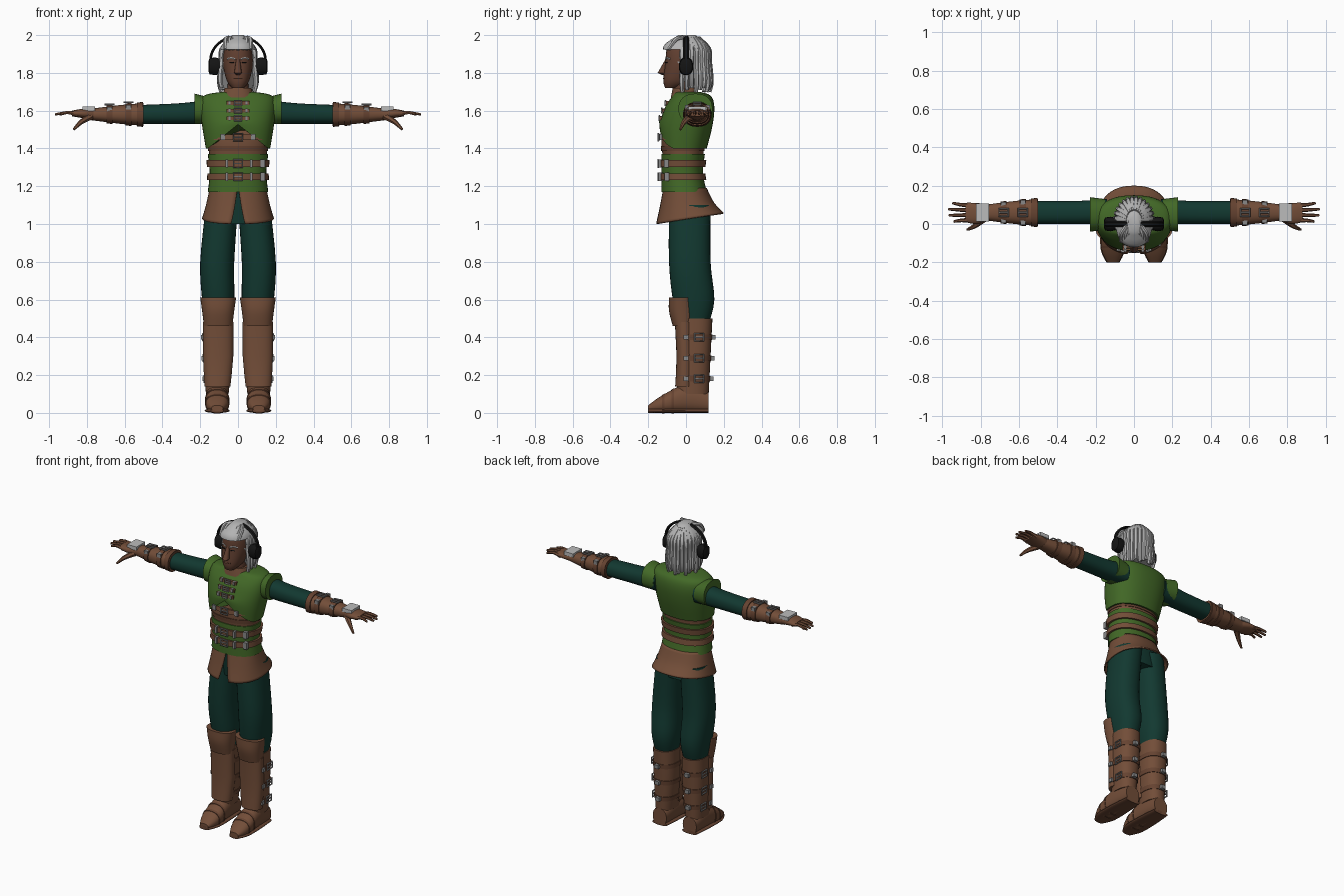
import bpy, bmesh, math
from mathutils import Vector, Matrix

cube = bpy.data.objects.get("Cube")
if cube:
    bpy.data.objects.remove(cube)


def material(name, *rgb):
    mat = bpy.data.materials.new(name)
    mat.use_nodes = True
    mat.diffuse_color = (*rgb, 1)
    mat.node_tree.nodes["Principled BSDF"].inputs["Base Color"].default_value = (*rgb, 1)
    return mat


leather = material("leather brown", .17, .075, .04)
strap = material("strap brown", .13, .055, .03)
skin = material("skin brown", .12, .05, .03)
green = material("vest green", .055, .14, .02)
cloth = material("dark green cloth", .006, .04, .03)
hair = material("silver hair", .45, .45, .45)
metal = material("metal grey", .25, .25, .25)
plate = material("pale plate", .5, .5, .5)
black = material("black plastic", .007, .007, .007)
X, Y, Z = Vector((1, 0, 0)), Vector((0, 1, 0)), Vector((0, 0, 1))
ROUND = 2.3
parts = []


def finish(name, bm, mat):
    bmesh.ops.remove_doubles(bm, verts=bm.verts, dist=.0004)
    bmesh.ops.recalc_face_normals(bm, faces=bm.faces)
    mesh = bpy.data.meshes.new(name)
    bm.to_mesh(mesh)
    bm.free()
    mesh.materials.append(mat)
    ob = bpy.data.objects.new(name, mesh)
    bpy.context.collection.objects.link(ob)
    parts.append(ob)
    return ob


def curve(keys, steps=4):
    """Smooth spline through key points or key rings."""
    last, out = len(keys) - 1, []
    for i in range(last):
        a, b, c, d = (Vector(keys[min(max(j, 0), last)]) for j in range(i - 1, i + 3))
        for t in (k / steps for k in range(steps)):
            out.append(tuple(b + (c - a) * t / 2 + (a - b * 2.5 + c * 2 - d / 2) * t * t
                             + (b * 3 - a - c * 3 + d) * t ** 3 / 2))
    return out + [tuple(keys[-1])]


def sym(z, x, y0, y1):
    return (z, -x, x, y0, y1)


def section(rings, p):
    """Ring of a part at position p along its axis."""
    rings = sorted(rings)
    for low, high in zip(rings, rings[1:]):
        if p <= high[0] or high is rings[-1]:
            t = (p - low[0]) / (high[0] - low[0])
            return tuple(Vector(low).lerp(Vector(high), t))


def front_of(rings, z, x=0):
    """Depth of the front surface of an upright part."""
    _, a0, a1, b0, b1 = section(rings, z)
    t = abs(2 * x - a0 - a1) / (a1 - a0)
    return (b0 + b1) / 2 - (b1 - b0) / 2 * (1 - t ** ROUND) ** (1 / ROUND)


def loft(name, mat, rings, axis=Z, n=32, gap=0, caps=True):
    """Skin oval rings (position, low a, high a, low b, high b) along an axis."""
    bm, rows = bmesh.new(), []
    for k, (p, a0, a1, b0, b1) in enumerate(rings):
        g, row = gap * k / (len(rings) - 1), []
        for i in range(n + 1):
            t = -math.pi / 2 + g + 2 * (math.pi - g) * i / n
            c, s = (math.copysign(abs(w) ** (2 / ROUND), w) for w in (math.cos(t), math.sin(t)))
            a = (a0 + a1 + (a1 - a0) * c) / 2
            b = (b0 + b1 + (b1 - b0) * s) / 2
            row.append(bm.verts.new((a, b, p) if axis == Z else (p, a, b) if axis == X else (a, p, b)))
        rows.append(row)
    for low, high in zip(rows, rows[1:]):
        for i in range(n):
            bm.faces.new((low[i], low[i + 1], high[i + 1], high[i]))
    if caps:
        bm.faces.new(rows[0][:-1])
        bm.faces.new(rows[-1][:-1])
    return finish(name, bm, mat)


def band(name, mat, rings, p, half, grow, axis=Z):
    """Strap wrapped round a part; returns its rings."""
    wrap = []
    for q in (p - half, p + half):
        _, a0, a1, b0, b1 = section(rings, q)
        wrap.append((q, a0 - grow, a1 + grow, b0 - grow, b1 + grow))
    loft(name, mat, wrap, axis)
    return wrap


def block(name, mat, centre, *half):
    bm = bmesh.new()
    place = Matrix.Translation(centre) @ Matrix.Diagonal((*half, 1))
    bmesh.ops.create_cube(bm, size=2, matrix=place)
    return finish(name, bm, mat)


def tube(name, mat, pts, radius, end=1, cyclic=False):
    """Round rod along points, tapering to a share of its radius."""
    data = bpy.data.curves.new(name, "CURVE")
    data.dimensions, data.bevel_depth, data.bevel_resolution, data.use_fill_caps = "3D", 1, 1, True
    spline = data.splines.new("POLY")
    spline.points.add(len(pts) - 1)
    spline.use_cyclic_u = cyclic
    for i, (point, co) in enumerate(zip(spline.points, pts)):
        point.co = (*co, 1)
        point.radius = radius * (1 + (end - 1) * i / (len(pts) - 1))
    temp = bpy.data.objects.new(name, data)
    bpy.context.collection.objects.link(temp)
    mesh = bpy.data.meshes.new_from_object(temp.evaluated_get(bpy.context.evaluated_depsgraph_get()))
    bm = bmesh.new()
    bm.from_mesh(mesh)
    bpy.data.objects.remove(temp)
    bpy.data.meshes.remove(mesh)
    return finish(name, bm, mat)


def buckle(name, centre, u, v, w=.024, h=.02):
    """Rectangular ring with a pin, lying in the plane of u and v."""
    c, u, v = Vector(centre), u * w, v * h
    tube(name, metal, [c + u + v, c - u + v, c - u - v, c + u - v], .005, cyclic=True)
    tube(name + "_pin", metal, [c - u, c + u], .004)


# Trousers
loft("trouser_seat", cloth, [sym(1, .15, -.08, .12), sym(1.2, .15, -.1, .1)])
loft("left_trouser_leg", cloth, curve([(1.1, 0, .17, -.09, .13), (.8, .02, .2, -.09, .13),
                                       (.6, .02, .19, -.07, .15), (.47, .04, .17, -.04, .12)]))

# Boots with guards and straps
shaft = curve([(.5, .03, .18, -.05, .14), (.3, .03, .18, -.04, .13), (.1, .05, .17, -.05, .12)])
foot = curve([(-.2, .08, .14, .01, .04), (-.13, .05, .17, 0, .09), (0, .05, .17, 0, .15), (.12, .06, .16, 0, .11)])
loft("left_boot_shaft", leather, shaft)
loft("left_boot_foot", leather, foot, Y)
loft("left_boot_sole", strap, [(y, a0 - .004, a1 + .004, 0, .024) for y, a0, a1, *_ in foot], Y)
for y in (-.12, -.07):
    band("left_boot_seam", strap, foot, y, .006, .003, Y)
guard = [section(shaft, z) for z in (.14, .2, .3, .48)]
loft("left_shin_guard", leather, [(z, a0 - .005, a1 + .005, b0 - .01, .04) for z, a0, a1, b0, _ in guard])
loft("left_knee_guard", leather, curve([(.46, .03, .18, -.07, .04), (.54, .02, .19, -.09, .05), (.61, .01, .2, -.09, .04)]))
for z in (.4, .29, .18):
    side = band("left_boot_strap", strap, shaft, z, .014, .004)[0][2]
    back = section(shaft, z)[-1]
    buckle("left_boot_buckle", (side, .07, z), Y, Z)
    block("left_strap_tip", metal, (.11, back + .01, z), .014, .012, .012)
    block("left_strap_stud", metal, (side, 0, z), .01, .012, .012)

# Skirt with slanted hem and front slit
skirt = loft("tunic_skirt", leather, curve([sym(1.19, .15, -.12, .11), sym(1.1, .17, -.14, .15), sym(1.03, .19, -.16, .2)]),
             n=48, gap=.16, caps=False)
for v in skirt.data.vertices:
    v.co.z += (v.co.y - .02) * (1.19 - v.co.z)
skirt.modifiers.new("thickness", "SOLIDIFY").thickness = .008

# Torso layers
tunic = curve([sym(1.17, .16, -.13, .11), sym(1.27, .15, -.13, .09), sym(1.37, .16, -.13, .1)])
bodice = curve([sym(1.34, .15, -.12, .09), sym(1.45, .16, -.13, .1), sym(1.6, .17, -.1, .12)])
chest = curve([sym(1.4, .17, -.14, .11), sym(1.52, .19, -.14, .14), sym(1.62, .2, -.11, .15),
               sym(1.68, .18, -.07, .13), sym(1.7, .08, -.06, .07)])
loft("lower_tunic", green, tunic)
loft("leather_bodice", leather, bodice)
vest = loft("vest", green, chest, n=48)
for v in vest.data.vertices:
    if v.co.y < 0 and v.co.z < 1.56:
        v.co.z += max(0, .8 - 5 * abs(v.co.x)) * (1.56 - v.co.z)
loft("left_shoulder_cap", green, [(.15, -.03, .13, 1.53, 1.67), (.23, -.04, .14, 1.53, 1.69)], X)
loft("collar", leather, [sym(1.67, .09, -.08, .07), sym(1.72, .07, -.07, .06)])

# Waist belts, midriff straps and chest clasps
for z in (1.25, 1.32):
    belt = band("waist_belt", leather, tunic, z, .018, .012)
    buckle("belt_buckle", (0, front_of(belt, z) - .005, z), X, Z)
    for x, width in ((-.06, .007), (.07, .007), (.13, .012)):
        block("belt_keeper", metal, (x, front_of(belt, z, x), z), width, .012, .022)
band("midriff_strap", strap, bodice, 1.4, .013, .004)
wrap = band("chest_strap", leather, bodice, 1.46, .014, .012)
buckle("chest_strap_buckle", (0, front_of(wrap, 1.46) - .006, 1.46), X, Z)
for x in (-.08, .08):
    block("chest_strap_tip", metal, (x, front_of(wrap, 1.46, x), 1.46), .012, .01, .016)
for z in (1.56, 1.6, 1.64):
    y = front_of(chest, z)
    block("chest_clasp", leather, (0, y, z), .06, .008, .01)
    buckle("chest_clasp_buckle", (0, y - .01, z), X, Z, .018, .013)
    for x in (-.045, .045):
        block("clasp_stud", metal, (x, y, z), .006, .014, .011)

# Arms and bracers
bracer = curve([(.5, -.01, .13, 1.52, 1.64), (.62, 0, .12, 1.53, 1.63), (.78, .02, .1, 1.55, 1.61)])
loft("left_sleeve", cloth, curve([(.14, 0, .13, 1.53, 1.66), (.3, 0, .12, 1.53, 1.64), (.52, 0, .12, 1.53, 1.63)]), X)
loft("left_bracer", leather, bracer, X)
for x in (.52, .58, .68):
    band("left_bracer_band", strap, bracer, x, .016, .006, X)
for x in (.58, .68):
    _, low, high, _, top = section(bracer, x)
    buckle("left_bracer_buckle", (x, .06, top + .01), X, Y)
    for y in (low + .01, high - .01):
        block("left_bracer_stud", metal, (x, y, top - .015), .013, .012, .012)

# Hands
palm = curve([(.76, .02, .1, 1.55, 1.61), (.82, 0, .11, 1.56, 1.61), (.88, .01, .11, 1.57, 1.6)])
loft("left_palm", leather, palm, X)
block("left_hand_plate", plate, (.79, .06, 1.61), .034, .046, .012)
for i in range(4):
    y = .1 - .027 * i
    end = .97 - .012 * (i - 1.4) ** 2
    tube("left_finger", leather, curve([(.85, y, 1.58), (.9, y, 1.59), (end, y * 1.2 - .01, 1.58)]), .013, .5)
tube("left_thumb", leather, curve([(.78, .03, 1.57), (.83, -.01, 1.54), (.87, -.03, 1.5)]), .02, .3)

# Neck, head and face
skull = curve([sym(1.72, .03, -.11, -.05), sym(1.76, .06, -.12, .04), sym(1.85, .08, -.11, .1),
               sym(1.93, .07, -.1, .09), sym(1.97, .04, -.06, .06)])


def on_face(x, z):
    return (x, front_of(skull, z, x), z)


loft("neck", skin, [sym(1.66, .06, -.07, .05), sym(1.8, .05, -.05, .06)])
loft("head", skin, skull)
loft("nose", skin, [sym(1.79, .01, -.13, -.1), sym(1.8, .02, -.15, -.1), sym(1.87, .01, -.11, -.1)], n=12)
tube("lips", strap, [on_face(x, 1.77) for x in (-.024, 0, .024)], .004)
tube("left_eye", black, [on_face(x, 1.855) for x in (.022, .032, .044)], .004)
tube("left_eyebrow", hair, [on_face(x, 1.88 - abs(x - .036) / 3) for x in (.014, .036, .056)], .005)

# Hair: a cap open at the face, long tapered locks and swept-back strands
cap = loft("hair_cap", hair, curve([sym(1.72, .08, 0, .12), sym(1.86, .09, -.09, .13), sym(1.94, .09, -.12, .12), sym(2, .03, -.04, .05)]))
bm = bmesh.new()
bm.from_mesh(cap.data)
centres = [(f, f.calc_center_median()) for f in bm.faces]
bmesh.ops.delete(bm, geom=[f for f, c in centres if c.y < -.03 and c.z < 1.92], context="FACES")
bm.to_mesh(cap.data)
bm.free()
profile = curve([(.03, 1.98), (.085, 1.92), (.09, 1.85), (.1, 1.75), (.09, 1.7)])
for i in range(18):
    a = math.radians(12.7 * i - 18)
    lift = .01 * (i % 3)
    tube("hair_lock", hair, [(r * math.cos(a), (r + .02) * math.sin(a) + .015, z + lift * (1.98 - z) * 4)
                             for r, z in profile], .018, .6)
for i in range(-3, 4):
    x = .022 * i
    tube("swept_lock", hair, curve([(x, abs(x) * .3 - .11, 1.925), (x, -.05, 1.98), (x / 2, 0, 1.985)]), .011)

# Headphones
arch = [math.pi * i / 24 for i in range(25)]
headband = tube("headphone_band", black, [(.146 * math.cos(t), 0, 1.865 + .128 * math.sin(t)) for t in arch], .008)
for v in headband.data.vertices:
    v.co.y *= 2
loft("left_ear_cup", black, [(x, -r, r, 1.835 - r * 1.25, 1.835 + r * 1.25)
                             for x, r in ((.09, .03), (.12, .038), (.15, .034), (.157, .02))], X, n=16)

# Mirror every left part to the right
for ob in [o for o in parts if o.name.startswith("left_")]:
    mesh = ob.data.copy()
    mesh.transform(Matrix.Diagonal((-1, 1, 1, 1)))
    mesh.flip_normals()
    twin = bpy.data.objects.new(ob.name.replace("left_", "right_"), mesh)
    bpy.context.collection.objects.link(twin)
    parts.append(twin)

# Smooth shading with sharp edges kept
for ob in bpy.context.view_layer.objects:
    ob.select_set(ob in parts)
bpy.context.view_layer.objects.active = parts[0]
bpy.ops.object.shade_smooth_by_angle(angle=math.radians(40))
